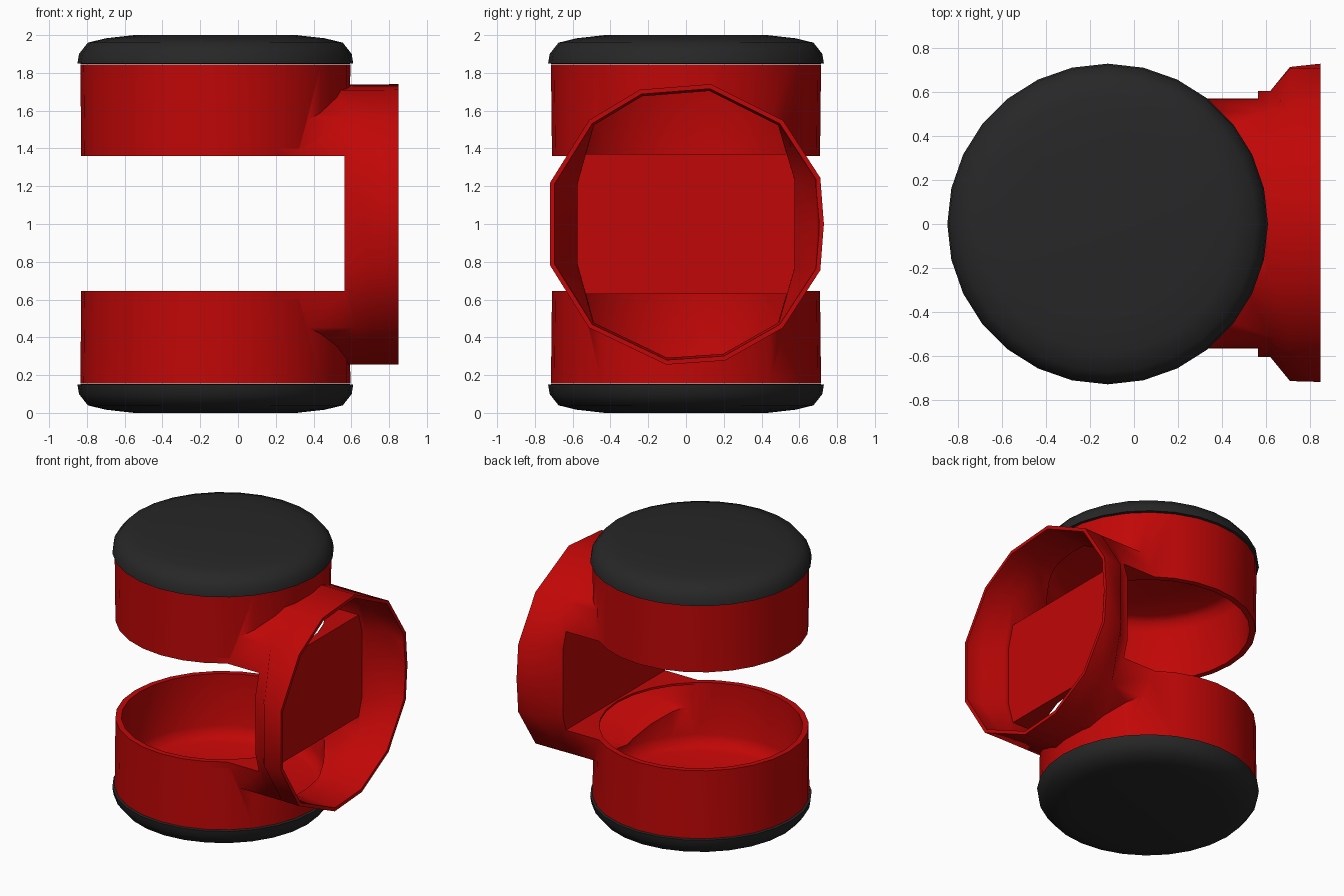
import bpy, bmesh, math
from mathutils import Vector

if "Cube" in bpy.data.objects:
    bpy.data.objects.remove(bpy.data.objects["Cube"])

CX = -0.12  # axis of the two cups


def material(name, rgb):
    m = bpy.data.materials.new(name)
    m.diffuse_color = (*rgb, 1)
    m.use_nodes = True
    m.node_tree.nodes["Principled BSDF"].inputs["Base Color"].default_value = m.diffuse_color
    return m


RED = material("red_plastic", (0.53, 0.002, 0.002))
DARK = material("dark_rubber", (0.02, 0.02, 0.02))


def loft(name, rings, mat=RED):
    """Closed solid through a list of equal-length point rings."""
    bm = bmesh.new()
    vs = [[bm.verts.new(p) for p in ring] for ring in rings]
    n = len(vs[0])
    for a, b in zip(vs, vs[1:]):
        for i in range(n):
            j = (i + 1) % n
            bm.faces.new((a[i], a[j], b[j], b[i]))
    bm.faces.new(vs[0])
    bm.faces.new(vs[-1])
    bmesh.ops.recalc_face_normals(bm, faces=bm.faces)
    me = bpy.data.meshes.new(name)
    bm.to_mesh(me)
    bm.free()
    ob = bpy.data.objects.new(name, me)
    me.materials.append(mat)
    bpy.context.collection.objects.link(ob)
    return ob


def lathe(name, profile, mat=RED, n=28):
    """Turned solid around the cup axis from (radius, z) pairs."""
    return loft(name, [[Vector((CX + r * math.cos(2 * math.pi * i / n),
                                r * math.sin(2 * math.pi * i / n), z))
                        for i in range(n)] for r, z in profile], mat)


# Facet corners of the 13-sided side opening
RIM_ANGLES = [0, 19, 47, 80, 109, 133, 163, 197, 227, 262, 286, 313, 341]


def side_tube(name, stations):
    """Tube along x from (x, radius, half-width limit) stations."""
    rings = []
    for x, r, lim in stations:
        ring = []
        for deg in RIM_ANGLES:
            a = math.radians(deg)
            y = max(-lim, min(lim, r * math.cos(a)))
            ring.append(Vector((x, y, 1 + r * math.sin(a))))
        rings.append(ring)
    return loft(name, rings)


def box(name, x0, x1, y, z0, z1):
    return loft(name, [[Vector((x, -y, z0)), Vector((x, y, z0)),
                        Vector((x, y, z1)), Vector((x, -y, z1))] for x in (x0, x1)])


def activate(ob):
    bpy.ops.object.select_all(action='DESELECT')
    ob.select_set(True)
    bpy.context.view_layer.objects.active = ob


def combine(ob, other, op):
    activate(ob)
    m = ob.modifiers.new("bool", 'BOOLEAN')
    m.operation, m.object, m.solver = op, other, 'EXACT'
    bpy.ops.object.modifier_apply(modifier=m.name)
    bpy.data.objects.remove(other)


# Outer shell: upright drum joined to the flared side tube
body = lathe("elbow_body", [(0.715, 0.155), (0.71, 0.60), (0.71, 1.40), (0.715, 1.845)])
combine(body, side_tube("tube_outer", [(0.0, 0.75, 0.605), (0.62, 0.75, 0.605),
                                       (0.71, 0.75, 0.715), (0.85, 0.752, 0.73)]), 'UNION')

# Hollow: tube interior behind the partition panel, opening into both cups
cavity = side_tube("tube_inner", [(0.03, 0.715, 0.57), (0.63, 0.715, 0.575),
                                  (0.73, 0.72, 0.69), (0.90, 0.73, 0.712)])
combine(cavity, box("panel_block", -0.3, 0.595, 0.9, 0.63, 1.37), 'DIFFERENCE')
combine(cavity, lathe("cup_inner", [(0.60, 0.185), (0.645, 0.21), (0.67, 0.27),
                                    (0.67, 1.73), (0.645, 1.79), (0.60, 1.815)]), 'UNION')
combine(body, cavity, 'DIFFERENCE')

# Gap separating the upper and lower cups
combine(body, box("gap", -1.2, 0.565, 1.0, 0.645, 1.36), 'DIFFERENCE')

# Rounded dark end caps, mirrored top and bottom
parts = [body]
for name, s in (("top_cap", 1), ("bottom_cap", -1)):
    prof = [(0.70, 0.847), (0.73, 0.85), (0.722, 0.90), (0.675, 0.96),
            (0.58, 0.983), (0.43, 1.0)]
    parts.append(lathe(name, [(r, 1 + s * h) for r, h in prof], DARK))

for ob in parts:
    activate(ob)
    bpy.ops.object.shade_smooth_by_angle(angle=math.radians(58))
